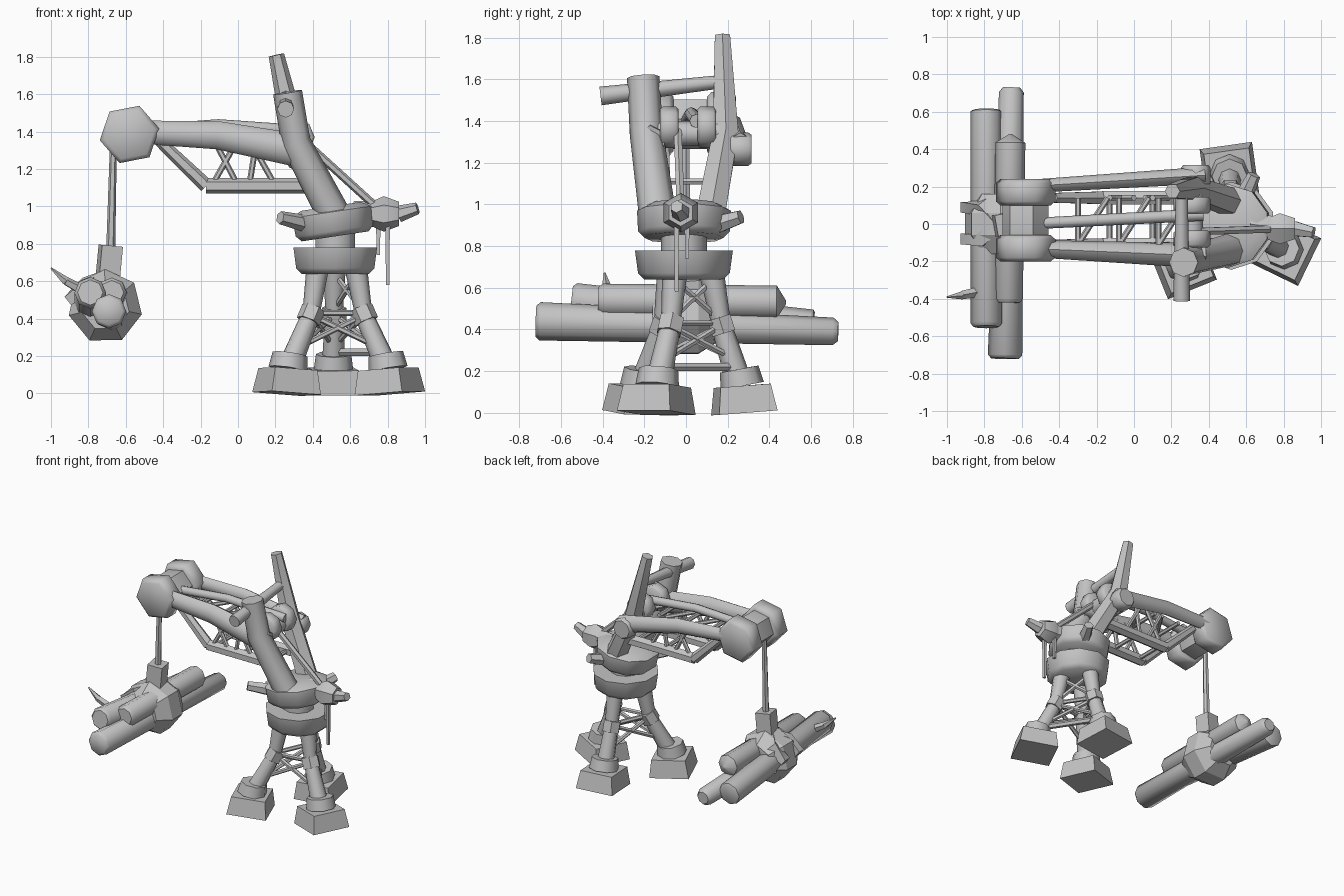
import bpy, bmesh, math
from math import sin, cos, radians
from mathutils import Vector

if "Cube" in bpy.data.objects:
    bpy.data.objects.remove(bpy.data.objects["Cube"])

SHADE = 0.55
grey = bpy.data.materials.new("plain grey")
grey.use_nodes = True
grey.diffuse_color = (SHADE, SHADE, SHADE, 1)
grey.node_tree.nodes["Principled BSDF"].inputs["Base Color"].default_value = grey.diffuse_color


def tube(name, points, radii, sides=8, phase=0, smooth_angle=50, squash=1.0):
    """Sweep a polygon of changing radius along a path."""
    path = [Vector(point) for point in points]
    axis = (path[-1] - path[0]).normalized()
    reference = Vector((0, 0, 1)) if abs(axis.x) > 0.8 else Vector((1, 0, 0))
    bm = bmesh.new()
    rings = []
    for index, (centre, radius) in enumerate(zip(path, radii)):
        before = path[max(index - 1, 0)]
        after = path[min(index + 1, len(path) - 1)]
        tangent = (after - before).normalized()
        normal = (reference - tangent * reference.dot(tangent)).normalized()
        binormal = tangent.cross(normal) * squash
        ring = []
        for side in range(sides):
            turn = radians(phase) + math.tau * side / sides
            offset = normal * cos(turn) + binormal * sin(turn)
            ring.append(bm.verts.new(centre + offset * radius))
        rings.append(ring)
    for lower, upper in zip(rings, rings[1:]):
        for side in range(sides):
            following = (side + 1) % sides
            bm.faces.new((lower[side], lower[following], upper[following], upper[side]))
    bm.faces.new(reversed(rings[0]))
    bm.faces.new(rings[-1])
    bmesh.ops.recalc_face_normals(bm, faces=bm.faces[:])
    mesh = bpy.data.meshes.new(name)
    bm.to_mesh(mesh)
    bm.free()
    mesh.materials.append(grey)
    part = bpy.data.objects.new(name, mesh)
    bpy.context.collection.objects.link(part)
    bpy.ops.object.select_all(action="DESELECT")
    part.select_set(True)
    bpy.context.view_layer.objects.active = part
    bpy.ops.object.shade_smooth_by_angle(angle=radians(smooth_angle))


def bar(name, start, end, radius, taper=1.0, sides=8, phase=0):
    """Straight piece whose far end is scaled by taper."""
    tube(name, (start, end), (radius, radius * taper), sides, phase)


def rod(name, start, end, radius=0.016):
    """Thin lattice member."""
    bar(name, start, end, radius, sides=6)


def drum(name, centre, half_length, radius, sides=8, phase=0):
    """Cylinder lying across the boom, with bevelled rims."""
    steps = (-half_length, -half_length * 0.7, half_length * 0.7, half_length)
    path = [Vector(centre) + Vector((0, step, 0)) for step in steps]
    tube(name, path, (radius * 0.85, radius, radius, radius * 0.85), sides, phase)


def log(name, start, end, radius, taper, tip):
    """Tapered trunk with a short chamfer at the near end and a given tip at the far end."""
    start, end = Vector(start), Vector(end)
    along = (end - start).normalized()
    path = (start, start + along * 0.02, end - along * 0.05 * (1 - tip), end)
    tube(name, path, (radius * 0.8, radius, radius * taper, radius * tip))


def around(angle, distance, height):
    """Point at a compass angle around the tower axis."""
    turn = radians(angle)
    return Vector((TOWER_X + distance * cos(turn), distance * sin(turn), height))


def axial(name, heights, radii, lean=0):
    """Faceted disc around the tower axis, leaning along x."""
    path = [(TOWER_X - lean * (height - heights[0]), -0.01, height) for height in heights]
    tube(name, path, radii, sides=10, phase=18)


TOWER_X = 0.52
# Each leg: compass angle, reach of the foot and twist of the foot
LEGS = ((-26, 0.325, -26), (92, 0.28, 98), (220, 0.34, 202))

# Tripod: feet, bent legs, collars and knee rings
for angle, reach, twist in LEGS:
    knee = around(angle, 0.17, 0.42)
    hip = around(angle, 0.125, 0.66)
    ankle = around(angle, reach - 0.03, 0.16)
    instep = around(angle, reach - 0.01, 0.13)
    tube("foot", (around(angle, reach, 0), instep), (0.2, 0.172), 4, twist + 45, 30)
    bar("foot_collar", instep, around(angle, reach - 0.025, 0.21), 0.105, 0.9)
    bar("lower_leg", ankle, knee, 0.062, 0.8)
    bar("upper_leg", knee, hip, 0.046, 1.3)
    shin = (ankle - knee).normalized() * 0.04
    bar("knee_ring", knee + shin, knee - shin, 0.065, sides=6)

# Cross braces between neighbouring legs
east, north, west = [leg[0] for leg in LEGS]
for angle, neighbour in ((east, north), (north, west), (west, east)):
    rod("knee_brace", around(angle, 0.17, 0.43), around(neighbour, 0.17, 0.43))
    for first, second in ((angle, neighbour), (neighbour, angle)):
        rod("lower_cross_brace", around(first, 0.25, 0.25), around(second, 0.17, 0.42))
rod("foot_brace", around(east, 0.26, 0.22), around(north, 0.26, 0.22), 0.022)
for first, second in ((east, north), (north, east)):
    rod("upper_cross_brace", around(first, 0.16, 0.45), around(second, 0.13, 0.64))

# Hub, neck and leaning turntable with pegs
axial("hub", (0.64, 0.67, 0.78), (0.19, 0.22, 0.235))
axial("neck", (0.77, 0.88), (0.11, 0.11))
axial("turntable", (0.84, 0.87, 0.97, 1), (0.19, 0.22, 0.225, 0.17), lean=0.15)
for angle, reach in ((-145, 0.36), (65, 0.29)):
    bar("turntable_peg", around(angle, 0.15, 0.9), around(angle, reach, 0.94), 0.05, 0.7, sides=6)

# Rear counterweight with its peg and hanging straps
weight = Vector((0.78, -0.025, 0.96))
bar("counterweight_arm", around(0, 0.1, weight.z), weight, 0.07, sides=6)
inner, outer = [weight + Vector((step, 0, 0)) for step in (-0.09, 0.08)]
tube("counterweight", (inner, weight, outer), (0.055, 0.095, 0.065), 6)
bar("counterweight_peg", outer, outer + Vector((0.1, -0.02, 0.03)), 0.045, 0.7, sides=6)
for name, offset, length in (("long_strap", 0.02, 0.38), ("short_strap", -0.03, 0.22)):
    top = weight + Vector((offset, -offset, 0))
    bar(name, top, top - Vector((0, 0, length)), 0.018, 0.7, 4, 45)

# Uneven mast posts, with the bar and axle across them
SHOULDER = Vector((0.31, 0, 1.34))
right_elbow = SHOULDER + Vector((0, -0.19, 0))
left_elbow = SHOULDER + Vector((0, 0.19, 0))
right_top = (0.265, -0.205, 1.61)
left_top = (0.205, 0.175, 1.81)
tube("right_mast_post", (around(-90, 0.135, 0.94), right_elbow, right_top), (0.09, 0.08, 0.078))
tube("left_mast_post", (around(90, 0.115, 0.94), left_elbow, left_top), (0.08, 0.07, 0.042), 6)
bar("mast_bar", (0.255, -0.41, 1.52), (0.255, 0.18, 1.59), 0.045, 0.7)
bar("mast_axle", right_elbow, left_elbow, 0.06)
for side in (-0.08, 0.1):
    drum("axle_drum", SHOULDER + Vector((0, side, 0.03)), 0.045, 0.1)
rod("mast_stay", SHOULDER + Vector((0.03, -0.04, 0.02)), weight, 0.022)

# Arched boom beams with a thin centre rail
HEAD = Vector((-0.58, 0.02, 1.385))


def beam(name, head_side, root_side, root_height, radius, swell, squash):
    start = Vector((HEAD.x, head_side, HEAD.z + 0.015))
    end = Vector((0.37, root_side, root_height))
    middle = start.lerp(end, 0.5) + Vector((0, 0, 0.035))
    radii = (radius, radius * (1 + swell) / 2, radius * swell)
    tube(name, (start, middle, end), radii, squash=squash)


beam("right_boom_beam", -0.13, -0.17, 1.29, 0.06, 1.5, 0.75)
beam("left_boom_beam", 0.2, 0.26, 1.28, 0.05, 1.3, 0.7)
beam("centre_rail", 0, 0.05, 1.4, 0.03, 1.1, 1)
drum("left_boom_pivot", (0.33, 0.26, 1.265), 0.055, 0.08)

# Boom underside truss
CHORD, DECK = 1.11, 1.36
NEAR, FAR = -0.11, 0.14
for side in (NEAR, FAR):
    bend = (-0.17, side, CHORD)
    bar("truss_strut", (-0.43, side, DECK), bend, 0.03, 1.3, sides=6)
    bar("truss_chord", bend, (0.42, side, CHORD), 0.042, sides=6)
    for foot, top in ((-0.14, 0), (0, -0.13), (0.06, 0.1), (0.2, 0.06)):
        rod("truss_web", (foot, side, CHORD), (top, side, DECK))
for x in (-0.13, 0.1, 0.33):
    rod("truss_cross_tie", (x, NEAR, CHORD), (x, FAR, CHORD))
for x in (-0.3, -0.08, 0.13):
    rod("boom_tie", (x, NEAR, DECK), (x, FAR, DECK))
    rod("boom_diagonal", (x, NEAR, DECK), (x + 0.16, FAR, DECK))

# Boom head: two large hexagonal drums joined by a narrower core
for side in (-0.15, 0.15):
    drum("boom_head_drum", HEAD + Vector((0, side, 0)), 0.07, 0.162, 6, -11)
drum("boom_head_core", HEAD, 0.15, 0.125, 6, -11)

# Hoist rope and hook block
block_top = Vector((-0.68, 0, 0.79))
bar("hoist_rope", block_top, (-0.665, 0, HEAD.z), 0.024, 0.75, sides=6)
bar("hook_block", block_top, (-0.7, 0, 0.58), 0.08, sides=4, phase=35)

# Log bundle with a broken twig
log("long_log", (-0.69, -0.72, 0.44), (-0.655, 0.73, 0.39), 0.092, 0.72, 0.5)
log("short_log", (-0.675, -0.42, 0.54), (-0.66, 0.48, 0.53), 0.08, 1, 0.1)
log("tapered_log", (-0.79, -0.55, 0.54), (-0.79, 0.61, 0.41), 0.085, 1, 0.85)
bar("twig", (-0.81, -0.36, 0.54), (-0.92, -0.38, 0.6), 0.03, 0.8, sides=5)
bar("twig_tip", (-0.92, -0.38, 0.6), (-1, -0.39, 0.67), 0.024, 0.2, sides=5)

# Faceted sling around the logs with loose strap ends
SLING = Vector((-0.71, 0, 0.465))
path = [SLING + Vector((0, step, 0)) for step in (-0.16, -0.06, 0.06, 0.16)]
tube("log_sling", path, (0.13, 0.2, 0.2, 0.13), 7, 12, 30)
for side in (-0.08, 0.09):
    knot = SLING + Vector((0, 0, 0.15))
    fold = SLING + Vector((-0.1, side, 0.11))
    loose = SLING + Vector((-0.2, side, 0.03))
    tube("sling_flap", (knot, fold, loose), (0.045, 0.05, 0.04), 4, 45, 30)
